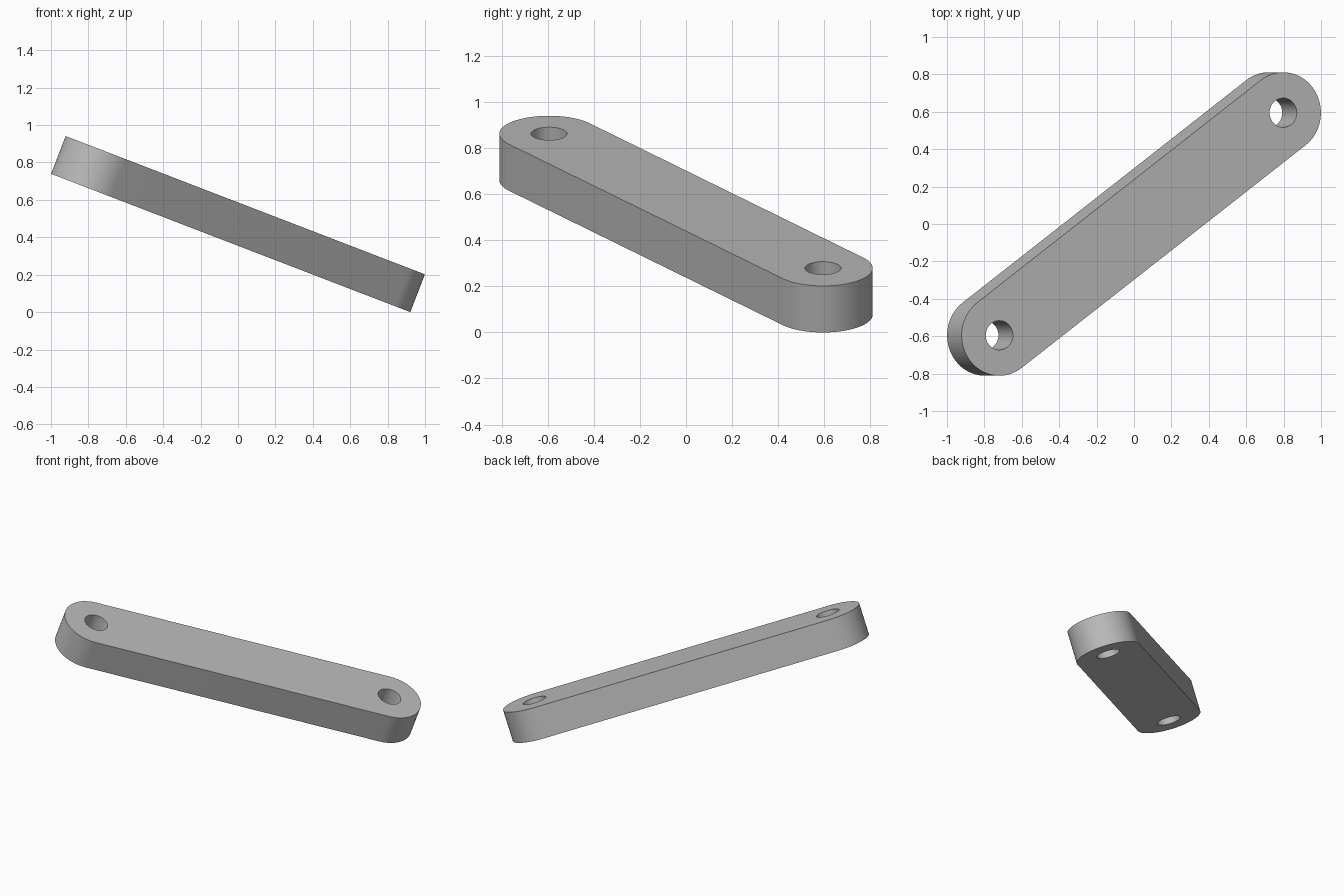
import bpy
import bmesh
from math import radians, atan2, cos, sin, pi
from mathutils import Matrix, Vector

cube = bpy.data.objects.get("Cube")
if cube:
    bpy.data.objects.remove(cube, do_unlink=True)

TILT = radians(21.05)          # slope about the y axis
PIVOT = Vector((0.813, 0.595))  # hole centre within the plate
RADIUS = 0.216                 # rounded end
THICK = 0.2165
HOLE = 0.078
HEIGHT = 0.941
SEGMENTS = 48

grey = bpy.data.materials.new("plain_grey")
grey.use_nodes = True
colour = (0.5, 0.5, 0.5, 1)
grey.diffuse_color = colour
grey.node_tree.nodes["Principled BSDF"].inputs["Base Color"].default_value = colour


def prism(name, outline, depth):
    """Extrude a closed flat outline, centred on z = 0."""
    bm = bmesh.new()
    base = bm.faces.new([bm.verts.new((p.x, p.y, -depth / 2)) for p in outline])
    top = bmesh.ops.extrude_face_region(bm, geom=[base])["geom"]
    bmesh.ops.translate(bm, vec=(0, 0, depth),
                        verts=[v for v in top if isinstance(v, bmesh.types.BMVert)])
    bmesh.ops.recalc_face_normals(bm, faces=bm.faces)
    mesh = bpy.data.meshes.new(name)
    bm.to_mesh(mesh)
    bm.free()
    mesh.materials.append(grey)
    obj = bpy.data.objects.new(name, mesh)
    bpy.context.collection.objects.link(obj)
    return obj


def arc(centre, radius, start, sweep, steps, closed=False):
    """Points on an arc; a closed circle leaves out its repeated end."""
    count = steps if closed else steps + 1
    angles = [start + sweep * i / steps for i in range(count)]
    return [centre + radius * Vector((cos(a), sin(a))) for a in angles]


# Link arm: a bar with two half-round ends
heading = atan2(PIVOT.y, PIVOT.x)
outline = (arc(PIVOT, RADIUS, heading - pi / 2, pi, SEGMENTS)
           + arc(-PIVOT, RADIUS, heading + pi / 2, pi, SEGMENTS))
arm = prism("link_arm", outline, THICK)

# Pin hole through each end
bpy.context.view_layer.objects.active = arm
for side in (1, -1):
    cutter = prism("pin_hole_cutter", arc(PIVOT * side, HOLE, 0, 2 * pi, SEGMENTS, True), THICK * 2)
    cutter.hide_render = True
    cut = arm.modifiers.new("pin_hole", "BOOLEAN")
    cut.operation = "DIFFERENCE"
    cut.solver = "EXACT"
    cut.object = cutter
    bpy.ops.object.modifier_apply(modifier=cut.name)
    bpy.data.objects.remove(cutter, do_unlink=True)

# Tilt the arm and rest its low edge on the ground
arm.data.transform(Matrix.Translation((0, 0, HEIGHT / 2)) @ Matrix.Rotation(TILT, 4, "Y"))
bpy.ops.object.select_all(action="DESELECT")
arm.select_set(True)
bpy.ops.object.shade_smooth_by_angle(angle=radians(30))
